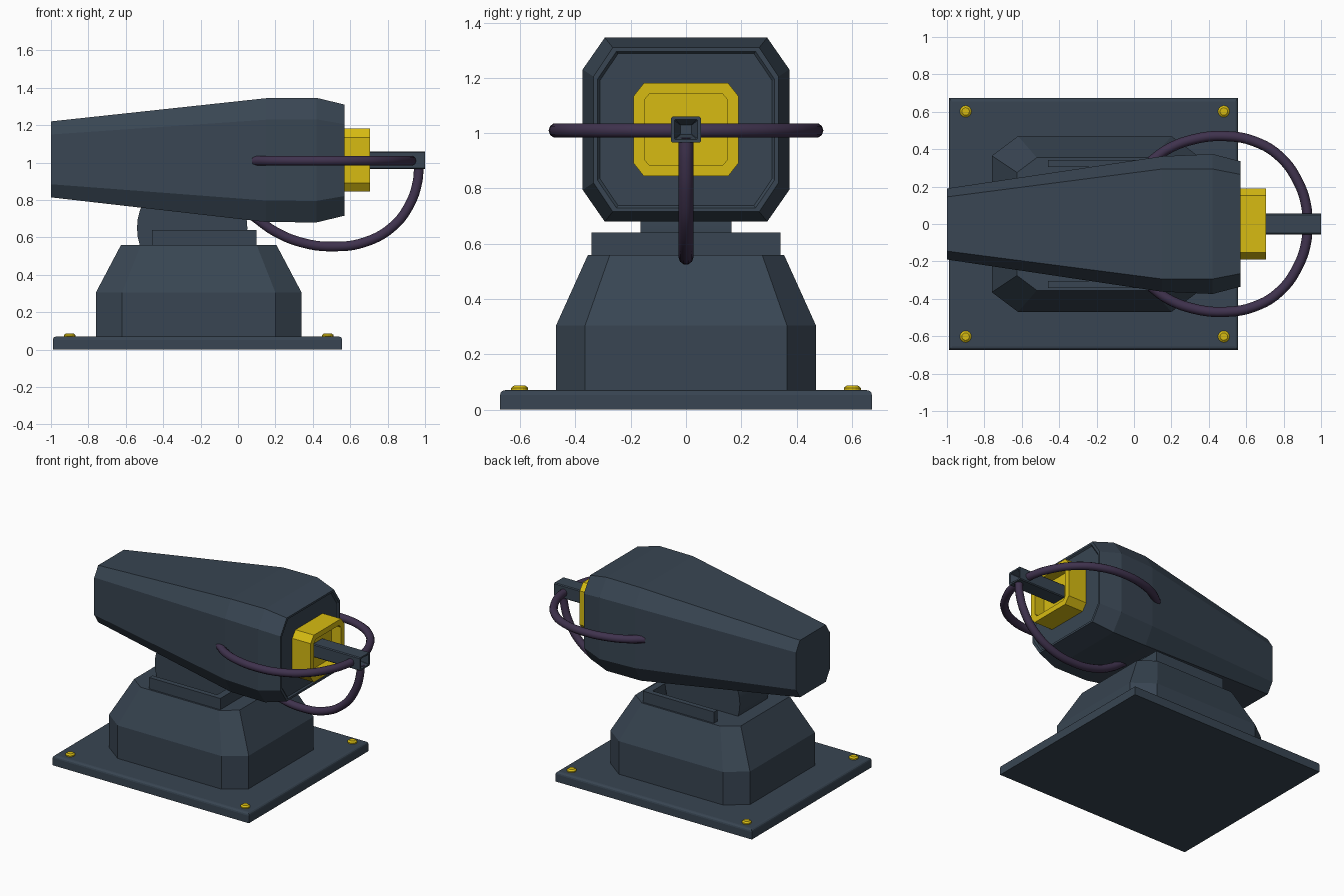
import bpy, bmesh, math
from mathutils import Vector

if "Cube" in bpy.data.objects:
    bpy.data.objects.remove(bpy.data.objects["Cube"])


def material(name, rgb):
    m = bpy.data.materials.new(name)
    m.diffuse_color = (*rgb, 1)
    m.use_nodes = True
    m.node_tree.nodes["Principled BSDF"].inputs["Base Color"].default_value = m.diffuse_color
    return m


SLATE = material("slate", (0.04, 0.06, 0.085))
YELLOW = material("yellow", (0.68, 0.5, 0.006))
PURPLE = material("purple", (0.05, 0.032, 0.075))


def finish(name, bm, mat):
    bmesh.ops.recalc_face_normals(bm, faces=bm.faces)
    me = bpy.data.meshes.new(name)
    bm.to_mesh(me)
    bm.free()
    ob = bpy.data.objects.new(name, me)
    bpy.context.collection.objects.link(ob)
    me.materials.append(mat)
    return ob


def octagon(a, b, ca, cb):
    """Chamfered rectangle with half sizes a, b and chamfers ca, cb."""
    return [(a, b - cb), (a - ca, b), (ca - a, b), (-a, b - cb),
            (-a, cb - b), (ca - a, -b), (a - ca, -b), (a, cb - b)]


def loft(name, rings, mat):
    bm = bmesh.new()
    loops = [[bm.verts.new(p) for p in ring] for ring in rings]
    for r, s in zip(loops, loops[1:]):
        for i in range(len(r)):
            j = (i + 1) % len(r)
            bm.faces.new((r[i], r[j], s[j], s[i]))
    bm.faces.new(loops[0])
    bm.faces.new(loops[-1])
    return finish(name, bm, mat)


def along_x(name, sections, mat):
    """Sections: (x, centre z, half y, half z, chamfer y, chamfer z)."""
    return loft(name, [[(x, u, zc + v) for u, v in octagon(a, b, ca, cb)]
                       for x, zc, a, b, ca, cb in sections], mat)


def box(name, x0, x1, y0, y1, z0, z1, mat):
    return loft(name, [[(x0, y0, z), (x1, y0, z), (x1, y1, z), (x0, y1, z)]
                       for z in (z0, z1)], mat)


# base plate with softened top rim
plate = box("base_plate", -0.99, 0.557, -0.673, 0.673, 0, 0.07, SLATE)
bm = bmesh.new()
bm.from_mesh(plate.data)
rim = [e for e in bm.edges if all(v.co.z > 0.06 for v in e.verts)]
bmesh.ops.bevel(bm, geom=rim, offset=0.018, segments=3, affect='EDGES', profile=0.5)
bm.to_mesh(plate.data)
bm.free()

# corner bolts
for i, (x, y) in enumerate([(x, y) for x in (-0.9, 0.48) for y in (-0.602, 0.602)]):
    def circle(r, z):
        return [(x + r * math.cos(k * math.pi / 8), y + r * math.sin(k * math.pi / 8), z)
                for k in range(16)]
    loft(f"bolt_{i + 1}", [circle(0.031, 0.06), circle(0.031, 0.078),
                           circle(0.02, 0.087)], YELLOW)

# pedestal
loft("pedestal", [[(-0.21 + u * s, v * s, z) for u, v in octagon(0.55, 0.47, 0.14, 0.105)]
                  for z, s in ((0.06, 1), (0.305, 1), (0.56, 0.755))], SLATE)

# cradle: side walls and front wall around the pivot
for side, s in (("left", 1), ("right", -1)):
    y0, y1 = sorted((s * 0.305, s * 0.342))
    box(f"cradle_wall_{side}", -0.46, 0.1, y0, y1, 0.55, 0.64, SLATE)
box("cradle_front", 0.05, 0.1, -0.306, 0.306, 0.55, 0.64, SLATE)

# pivot drum
drum = loft("pivot_drum", [[(-0.245 + 0.295 * math.cos(k * math.pi / 20), y,
                             0.65 + 0.295 * math.sin(k * math.pi / 20))
                            for k in range(40)] for y in (-0.165, 0.165)], SLATE)

# tapered housing with shallow inset front panel
along_x("housing", [(-1, 1.017, 0.19, 0.203, 0.045, 0.07),
                    (0.15, 1.013, 0.362, 0.331, 0.068, 0.115),
                    (0.42, 1.013, 0.374, 0.333, 0.08, 0.115),
                    (0.57, 1.013, 0.335, 0.297, 0.07, 0.105),
                    (0.57, 1.013, 0.32, 0.283, 0.068, 0.1),
                    (0.56, 1.013, 0.312, 0.275, 0.066, 0.098)], SLATE)

# yellow muzzle block with a recess
along_x("muzzle_block", [(0.54, 1.013, 0.19, 0.168, 0.037, 0.047),
                         (0.705, 1.013, 0.19, 0.168, 0.037, 0.047),
                         (0.705, 1.013, 0.15, 0.13, 0.018, 0.022),
                         (0.63, 1.013, 0.15, 0.13, 0.018, 0.022)], YELLOW)

# square barrel with hollow end
along_x("barrel", [(0.6, 1.013, 0.055, 0.047, 0.006, 0.006),
                   (1, 1.013, 0.055, 0.047, 0.006, 0.006),
                   (1, 1.013, 0.042, 0.036, 0.003, 0.003),
                   (0.95, 1.013, 0.02, 0.017, 0.001, 0.001)], SLATE)


# hoses from housing to barrel
def hose(name, points):
    cu = bpy.data.curves.new(name, 'CURVE')
    cu.dimensions = '3D'
    cu.bevel_depth = 0.027
    cu.bevel_resolution = 3
    cu.resolution_u = 5
    cu.use_fill_caps = True
    sp = cu.splines.new('BEZIER')
    sp.bezier_points.add(len(points) - 1)
    for bp, p in zip(sp.bezier_points, points):
        bp.co = Vector(p)
        bp.handle_left_type = bp.handle_right_type = 'AUTO'
    cu.materials.append(PURPLE)
    ob = bpy.data.objects.new(name, cu)
    bpy.context.collection.objects.link(ob)
    bpy.ops.object.select_all(action='DESELECT')
    ob.select_set(True)
    bpy.context.view_layer.objects.active = ob
    bpy.ops.object.convert(target='MESH')
    bpy.ops.object.shade_smooth_by_angle(angle=math.radians(50))


side_path = [(0.09, 0.335), (0.18, 0.4), (0.32, 0.453), (0.48, 0.47), (0.64, 0.443),
             (0.78, 0.36), (0.88, 0.22), (0.922, 0.09), (0.927, 0.02)]
for side, s in (("left", 1), ("right", -1)):
    hose(f"hose_{side}", [(x, s * y, 1.01) for x, y in side_path])
hose("hose_lower", [(x, 0, z) for x, z in [
    (0.08, 0.715), (0.2, 0.63), (0.35, 0.57), (0.51, 0.551), (0.68, 0.575),
    (0.83, 0.66), (0.92, 0.78), (0.96, 0.9), (0.967, 0.985)]])

# smooth drum side
bpy.ops.object.select_all(action='DESELECT')
drum.select_set(True)
bpy.context.view_layer.objects.active = drum
bpy.ops.object.shade_smooth_by_angle(angle=math.radians(30))
